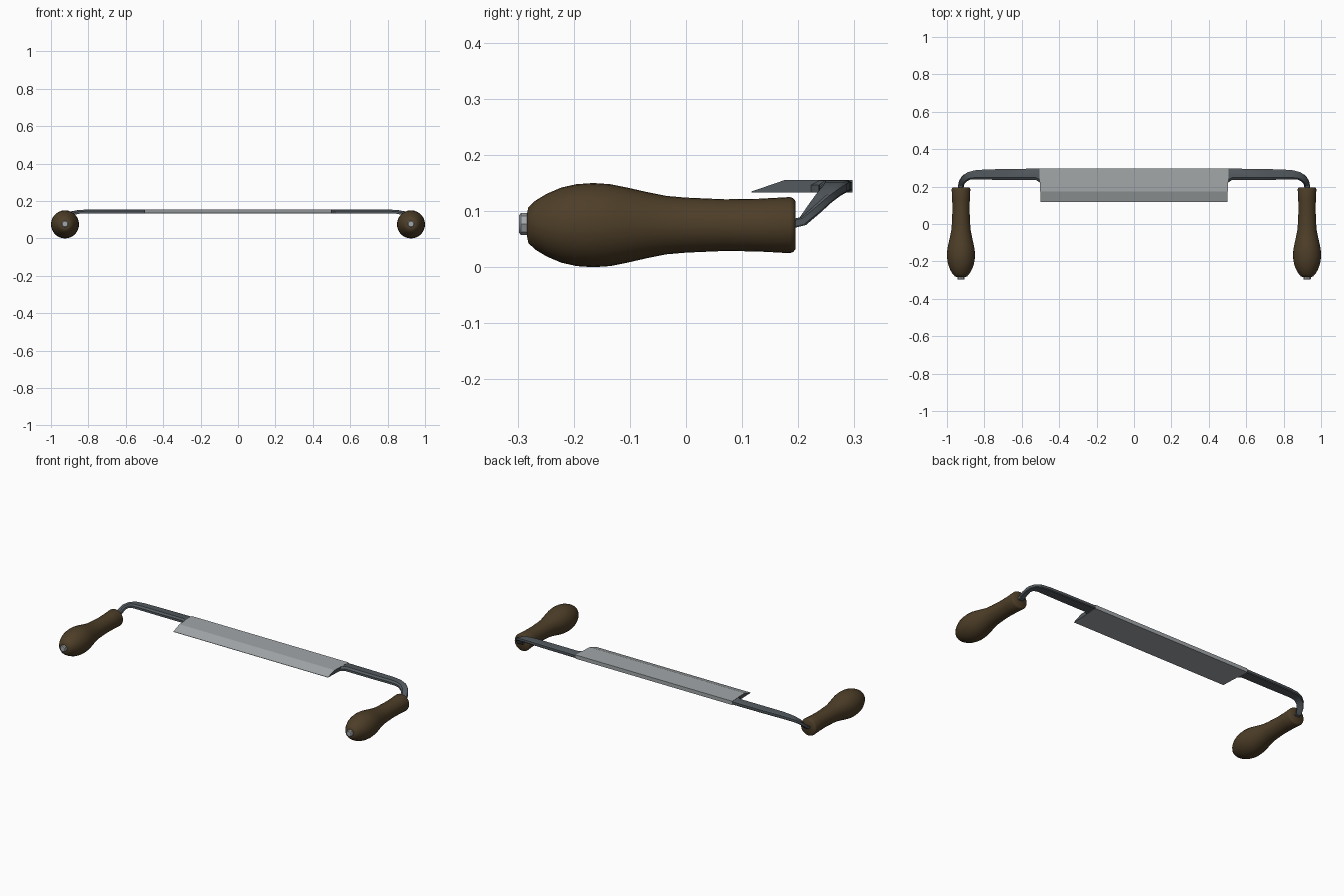
import bpy, bmesh, math
from mathutils import Vector

if "Cube" in bpy.data.objects:
    bpy.data.objects.remove(bpy.data.objects["Cube"])


def material(name, rgb):
    m = bpy.data.materials.new(name)
    m.diffuse_color = (*rgb, 1)
    m.use_nodes = True
    m.node_tree.nodes["Principled BSDF"].inputs["Base Color"].default_value = m.diffuse_color
    return m


STEEL = material("bright steel", (0.36, 0.385, 0.395))
IRON = material("dark forged steel", (0.085, 0.10, 0.112))
WOOD = material("dark wood", (0.075, 0.048, 0.021))


def finish(name, bm, mats, angle=None):
    bmesh.ops.recalc_face_normals(bm, faces=bm.faces)
    me = bpy.data.meshes.new(name)
    bm.to_mesh(me)
    bm.free()
    ob = bpy.data.objects.new(name, me)
    bpy.context.collection.objects.link(ob)
    for m in mats:
        me.materials.append(m)
    if angle:
        bpy.ops.object.select_all(action='DESELECT')
        ob.select_set(True)
        bpy.context.view_layer.objects.active = ob
        bpy.ops.object.shade_smooth_by_angle(angle=math.radians(angle))
    return ob


def loft(bm, rings):
    """Skin a list of closed point rings and cap both ends."""
    vs = [[bm.verts.new(p) for p in r] for r in rings]
    n = len(vs[0])
    for a, b in zip(vs, vs[1:]):
        for i in range(n):
            bm.faces.new((a[i], a[(i + 1) % n], b[(i + 1) % n], b[i]))
    bm.faces.new(vs[0])
    bm.faces.new(vs[-1])


def turned(name, profile, x, z, seg, mat, angle):
    """Turn a (y, radius) profile about an axis along y."""
    bm = bmesh.new()
    loft(bm, [[(x + r * math.cos(2 * math.pi * i / seg), y,
                z + r * math.sin(2 * math.pi * i / seg)) for i in range(seg)]
              for y, r in profile])
    return finish(name, bm, [mat], angle)


# blade: flat back, long bevel to the front edge, dark ends
bm = bmesh.new()
section = [(0.117, 0.133), (0.297, 0.133), (0.297, 0.155), (0.175, 0.155), (0.117, 0.135)]
loft(bm, [[(s * (0.499 + 0.007 * (y - 0.117) / 0.18), y, z) for y, z in section]
          for s in (-1, 1)])
bm.normal_update()
for f in bm.faces:
    f.material_index = 1 if abs(f.normal.x) > 0.9 else 0
finish("blade", bm, [STEEL, IRON])

# arm stations: x, y, z, half width, half thickness
ARM = [(0.500, 0.2590, 0.144, 0.038, 0.0105),
       (0.511, 0.2610, 0.144, 0.035, 0.0105),
       (0.525, 0.2660, 0.144, 0.030, 0.0105),
       (0.700, 0.2650, 0.144, 0.029, 0.0105),
       (0.800, 0.2640, 0.144, 0.027, 0.0105),
       (0.850, 0.2630, 0.142, 0.024, 0.0100),
       (0.882, 0.2570, 0.136, 0.021, 0.0095),
       (0.905, 0.2440, 0.123, 0.019, 0.0090),
       (0.919, 0.2260, 0.102, 0.017, 0.0085),
       (0.925, 0.2080, 0.082, 0.015, 0.0080),
       (0.925, 0.1800, 0.075, 0.014, 0.0080)]
SHAPE = [(-1, -1), (0.85, -1), (1, -0.6), (1, 0.7), (0.8, 1), (-0.6, 1), (-1, 0.2)]

HANDLE = [(-0.283, 0.022), (-0.281, 0.032), (-0.268, 0.044), (-0.248, 0.056),
          (-0.222, 0.067), (-0.195, 0.073), (-0.165, 0.075), (-0.135, 0.073),
          (-0.105, 0.067), (-0.07, 0.059), (-0.035, 0.052), (0.0, 0.049),
          (0.07, 0.046), (0.13, 0.047), (0.185, 0.050), (0.191, 0.048), (0.195, 0.043)]
POMMEL = [(-0.275, 0.020), (-0.294, 0.020), (-0.298, 0.015)]

for s, side in ((-1, "left"), (1, "right")):
    # bent arm and tang
    pts = [Vector(a[:3]) for a in ARM]
    rings = []
    for i, (p, a) in enumerate(zip(pts, ARM)):
        t = (pts[min(i + 1, len(pts) - 1)] - pts[max(i - 1, 0)]).normalized()
        if i < 4:
            t = Vector((1, 0, 0))
        w = Vector((-t.y, t.x, 0)).normalized()   # towards the outside of the bend
        n = t.cross(w)
        ring = [p + w * (u * a[3]) + n * (v * a[4]) for u, v in SHAPE]
        rings.append([(s * q.x, q.y, q.z) for q in ring])
    bm = bmesh.new()
    loft(bm, rings)
    finish(side + "_arm", bm, [IRON], 28)
    # turned handle and the riveted tang end
    turned(side + "_handle", HANDLE, s * 0.925, 0.075, 28, WOOD, 40)
    turned(side + "_rivet", POMMEL, s * 0.925, 0.077, 8, STEEL, 30)
